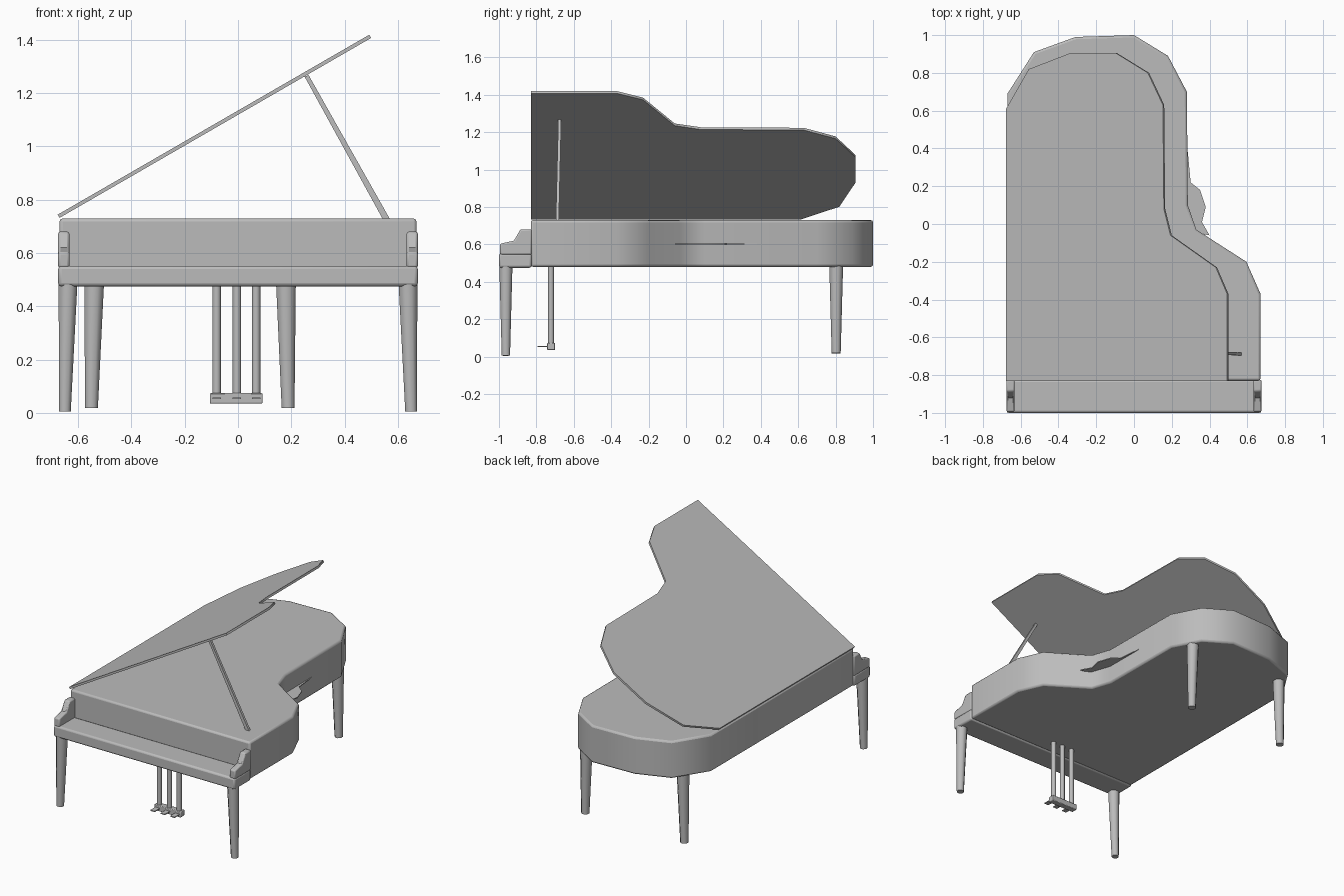
import bpy, bmesh, math
from mathutils import Vector, Matrix

cube = bpy.data.objects.get("Cube")
if cube:
    bpy.data.objects.remove(cube)

grey = bpy.data.materials.new("Plain grey")
grey.use_nodes = True
GREY = (0.5, 0.5, 0.5, 1)
grey.diffuse_color = GREY
grey.node_tree.nodes["Principled BSDF"].inputs["Base Color"].default_value = GREY


def finish(name, bm, bevel=0, angle=40):
    bmesh.ops.recalc_face_normals(bm, faces=bm.faces)
    mesh = bpy.data.meshes.new(name)
    bm.to_mesh(mesh)
    bm.free()
    mesh.materials.append(grey)
    ob = bpy.data.objects.new(name, mesh)
    bpy.context.collection.objects.link(ob)
    if bevel:
        mod = ob.modifiers.new("Soft edges", "BEVEL")
        mod.width, mod.segments = bevel, 2
        mod.limit_method, mod.angle_limit = "ANGLE", math.radians(50)
    bpy.ops.object.select_all(action="DESELECT")
    ob.select_set(True)
    bpy.context.view_layer.objects.active = ob
    bpy.ops.object.shade_smooth_by_angle(angle=math.radians(angle))
    return ob


def extrude(name, points, direction, bevel=0, angle=40):
    bm = bmesh.new()
    face = bm.faces.new([bm.verts.new(p) for p in points])
    new = bmesh.ops.extrude_face_region(bm, geom=[face])["geom"]
    bmesh.ops.translate(bm, vec=direction,
                        verts=[v for v in new if isinstance(v, bmesh.types.BMVert)])
    return finish(name, bm, bevel, angle)


def box(name, low, high, bevel=0):
    x, y, z = low
    pts = [(x, y, z), (high[0], y, z), (high[0], high[1], z), (x, high[1], z)]
    return extrude(name, pts, (0, 0, high[2] - z), bevel)


def rod(name, start, end, r1, r2, sides):
    a, b = Vector(start), Vector(end)
    axis = b - a
    bm = bmesh.new()
    bmesh.ops.create_cone(bm, cap_ends=True, segments=sides, radius1=r1, radius2=r2,
                          depth=axis.length)
    turn = axis.to_track_quat("Z", "Y").to_matrix().to_4x4()
    spin = Matrix.Rotation(math.pi / sides, 4, "Z")
    bmesh.ops.transform(bm, matrix=Matrix.Translation((a + b) / 2) @ turn @ spin, verts=bm.verts)
    return finish(name, bm, 0, 50)


# Case with the curved right side and rounded tail
CASE = [(-.67, -.83), (.67, -.83), (.67, -.37), (.595, -.2), (.33, -.03), (.285, .1),
        (.28, .7), (.18, .89), (0, 1), (-.31, .99), (-.53, .91), (-.67, .69)]
extrude("case", [(x, y, .48) for x, y in CASE], (0, 0, .25), .012, 50)

# Raised lid, hinged along the straight left side
LID = [(-.67, -.83), (.5, -.83), (.5, -.37), (.44, -.23), (.2, -.06), (.165, .08),
       (.16, .63), (.08, .8), (-.09, .905), (-.33, .905), (-.55, .82), (-.67, .61)]
slope = math.tan(math.radians(30))
extrude("lid", [(x, y, .732 + (x + .67) * slope) for x, y in LID], (-.007, 0, .012), 0, 50)

# Soundboard edge showing through the curve of the side
BOARD = [(.2, -.02), (.4, -.06), (.36, .01), (.38, .09), (.35, .18), (.3, .22),
         (.285, .38), (.2, .38)]
extrude("soundboard_edge", [(x, y, .6) for x, y in BOARD], (0, 0, .006))

# Lid prop
prop = [(.25, -.667, 1.262), (.265, -.667, 1.268), (.57, -.68, .728), (.543, -.68, .728)]
extrude("lid_prop", prop, (0, -.016, 0))

# Key bed and the two end cheeks
box("key_bed", (-.675, -1, .475), (.675, -.825, .552), .012)
CHEEK = [(-.995, .545), (-.995, .603), (-.92, .62), (-.885, .68), (-.825, .68), (-.825, .545)]
for side, x in (("right", -.675), ("left", .633)):
    extrude(side + "_cheek", [(x, y, z) for y, z in CHEEK], (.042, 0, 0), .008)

# Tapered legs
for side, s in (("right", -1), ("left", 1)):
    rod(side + "_front_leg", (.65 * s, -.963, .005), (.638 * s, -.963, .485), .024, .038, 8)
for side, x, lean in (("right", -.54, -.01), ("left", .18, .008)):
    rod(side + "_back_leg", (x + lean, .803, .018), (x, .803, .485), .026, .04, 8)

# Pedal lyre: three rods, a box and three thin pedals
for i, x in enumerate((-.08, -.004, .068)):
    rod(f"pedal_rod_{i + 1}", (x, -.722, .065), (x, -.722, .485), .016, .016, 10)
    box(f"pedal_{i + 1}", (x - .016, -.795, .052), (x + .016, -.735, .058))
box("pedal_box", (-.106, -.742, .035), (.092, -.7, .074), .004)
